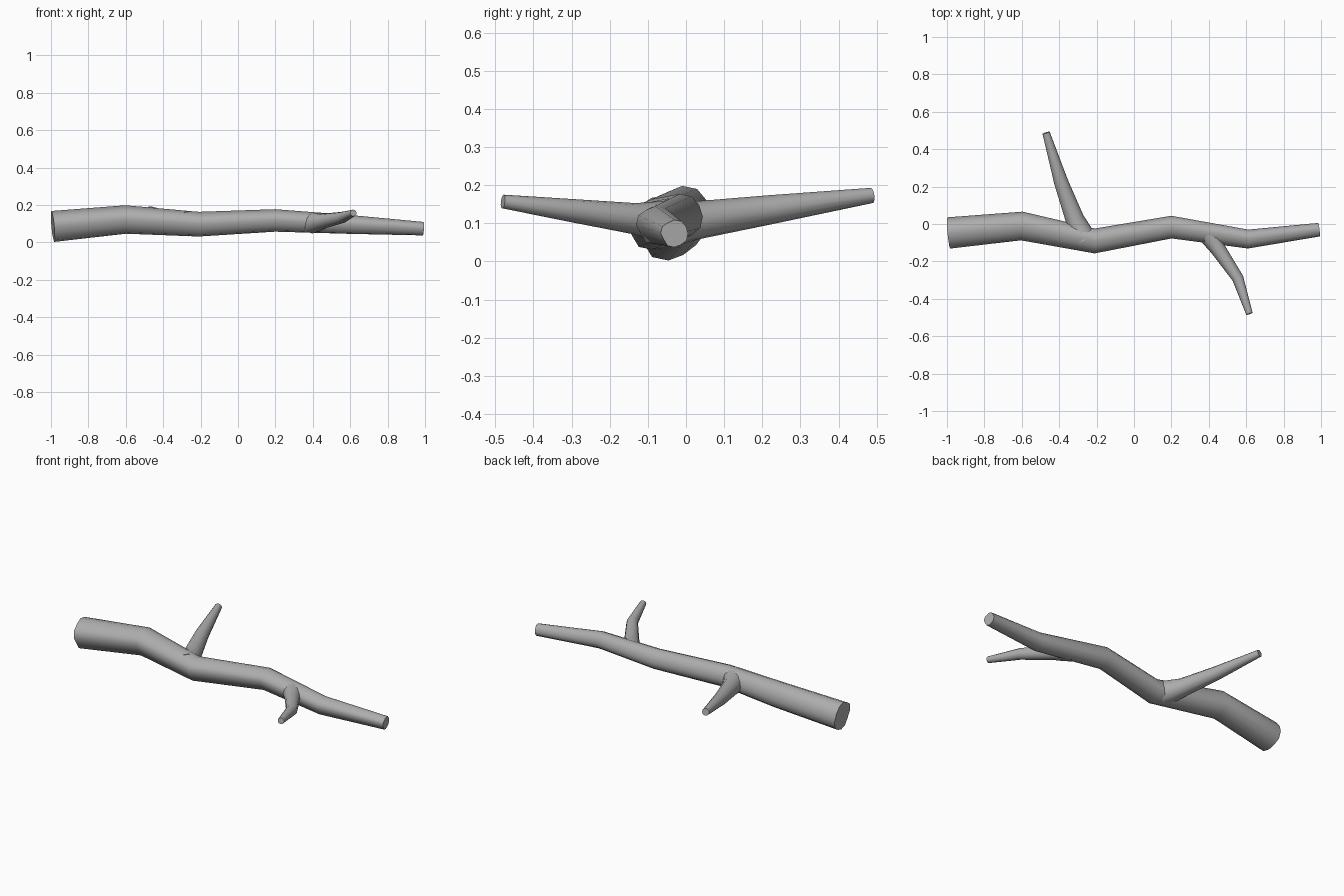
import bpy, bmesh, math
from mathutils import Vector

cube = bpy.data.objects.get("Cube")
if cube:
    bpy.data.objects.remove(cube, do_unlink=True)

bark = bpy.data.materials.new("grey_bark")
bark.use_nodes = True
colour = (0.42, 0.42, 0.42, 1)
bark.diffuse_color = colour
bark.node_tree.nodes["Principled BSDF"].inputs["Base Color"].default_value = colour


def limb(name, path, profile):
    """Loft a capped tube along (x, y, z, radius) points with a lumpy section."""
    bm = bmesh.new()
    points = [Vector(p[:3]) for p in path]
    sides = len(profile)
    rings = []
    for i, p in enumerate(points):
        before = points[max(i - 1, 0)]
        after = points[min(i + 1, len(points) - 1)]
        tangent = (after - before).normalized()
        side = Vector((0, 0, 1)).cross(tangent).normalized()
        up = tangent.cross(side)
        ring = []
        for k, lump in enumerate(profile):
            a = math.tau * k / sides
            ring.append(bm.verts.new(p + (side * math.cos(a) + up * math.sin(a)) * path[i][3] * lump))
        rings.append(ring)
    for low, high in zip(rings, rings[1:]):
        for k in range(sides):
            n = (k + 1) % sides
            bm.faces.new((low[k], low[n], high[n], high[k]))
    bm.faces.new(rings[0])
    bm.faces.new(rings[-1])
    bmesh.ops.recalc_face_normals(bm, faces=bm.faces)
    mesh = bpy.data.meshes.new(name)
    bm.to_mesh(mesh)
    bm.free()
    mesh.materials.append(bark)
    obj = bpy.data.objects.new(name, mesh)
    bpy.context.collection.objects.link(obj)
    bpy.ops.object.select_all(action='DESELECT')
    obj.select_set(True)
    bpy.context.view_layer.objects.active = obj
    bpy.ops.object.shade_smooth_by_angle(angle=math.radians(50))
    return obj


# Main stem, gently zigzagging and tapering toward +x
lumpy = [1.0, 0.98, 1.03, 1.0, 0.93, 1.04, 1.02, 0.9, 1.03, 1.0, 0.95, 1.02]
limb("main_stem", [
    (-0.99, -0.047, 0.085, 0.083),
    (-0.60, -0.010, 0.122, 0.076),
    (-0.21, -0.090, 0.097, 0.066),
    (0.20, -0.016, 0.117, 0.060),
    (0.61, -0.080, 0.095, 0.050),
    (0.99, -0.030, 0.073, 0.036)], lumpy)

# Side twigs, flared where they leave the stem
round_section = [1.0] * 12
limb("back_twig", [
    (-0.265, -0.085, 0.100, 0.068),
    (-0.295, -0.025, 0.103, 0.060),
    (-0.318, 0.030, 0.108, 0.050),
    (-0.390, 0.225, 0.136, 0.038),
    (-0.470, 0.488, 0.173, 0.020)], round_section)
limb("front_twig", [
    (0.395, -0.050, 0.103, 0.056),
    (0.425, -0.095, 0.107, 0.049),
    (0.450, -0.135, 0.112, 0.041),
    (0.555, -0.290, 0.132, 0.031),
    (0.617, -0.480, 0.157, 0.018)], round_section)
